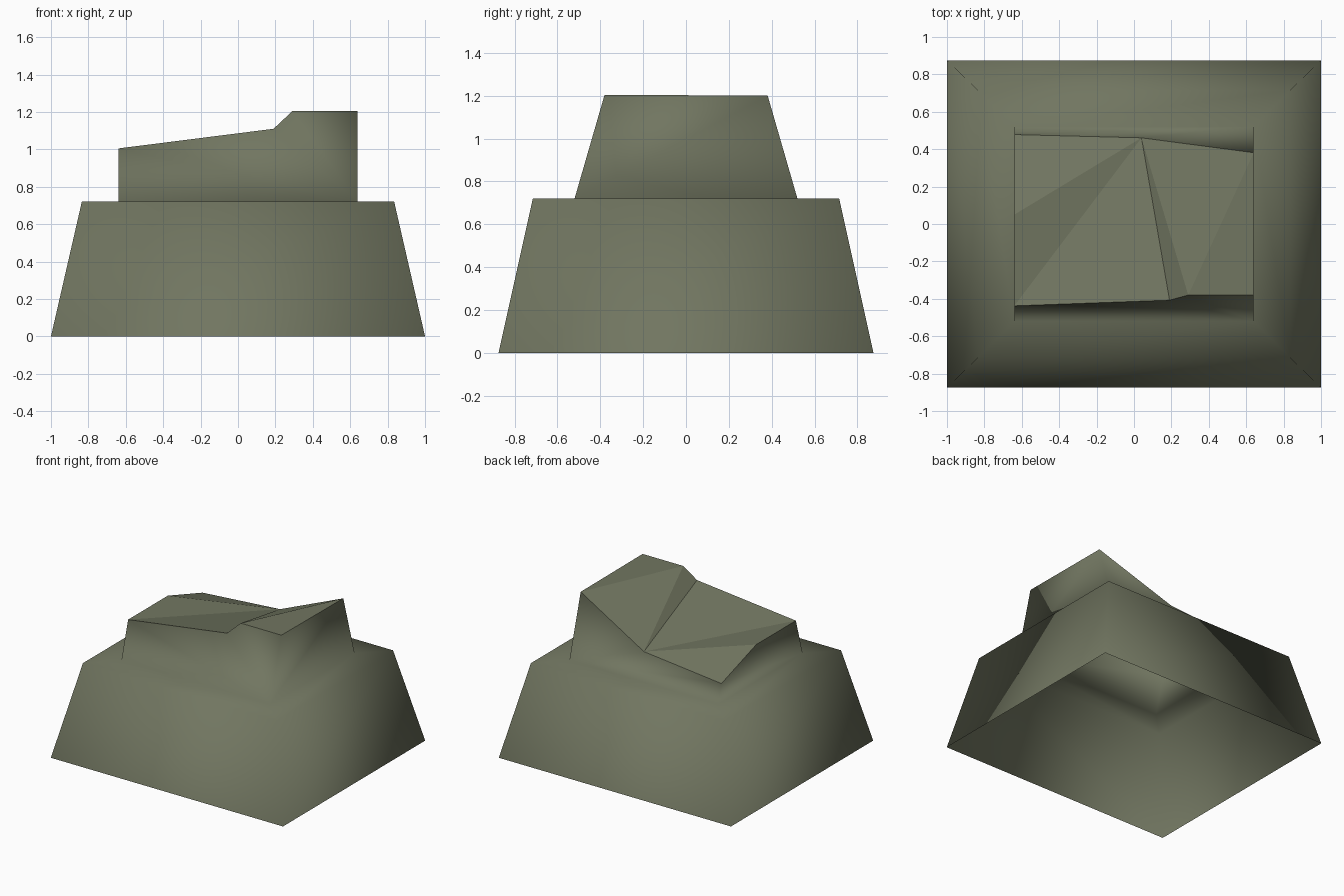
import bpy, bmesh

if "Cube" in bpy.data.objects:
    bpy.data.objects.remove(bpy.data.objects["Cube"])

LEDGE_Z = 0.72


def wall_y(z):
    # half depth of the sloping upper walls at height z
    return 0.52 - (z - LEDGE_Z) * 0.289


olive = bpy.data.materials.new("dark olive")
olive.diffuse_color = (0.165, 0.18, 0.118, 1)
olive.use_nodes = True
olive.node_tree.nodes["Principled BSDF"].inputs["Base Color"].default_value = olive.diffuse_color

bm = bmesh.new()


def ring(hx, hy, z):
    return [bm.verts.new((sx * hx, sy * hy, z))
            for sx, sy in ((-1, -1), (1, -1), (1, 1), (-1, 1))]


# open-bottomed tapered base and its ledge
rings = [ring(1.0, 0.875, 0), ring(0.835, 0.715, LEDGE_Z), ring(0.64, 0.52, LEDGE_Z)]
for a, b in zip(rings, rings[1:]):
    for i in range(4):
        j = (i + 1) % 4
        bm.faces.new((a[i], a[j], b[j], b[i]))

# broken top outline, anticlockwise from front left
front = [(-0.64, 1.005), (0.19, 1.11), (0.29, 1.204), (0.64, 1.204)]
back = [(0.64, 1.2), (0.04, 0.925), (-0.64, 0.865)]
f = [bm.verts.new((x, -wall_y(z), z)) for x, z in front]
b = [bm.verts.new((x, wall_y(z), z)) for x, z in back]
mid = bm.verts.new((-0.64, 0.05, 1.005))

# upper walls: front, right, back, left
u = rings[2]
for low, high in (((u[0], u[1]), f), ((u[1], u[2]), [f[3], b[0]]),
                  ((u[2], u[3]), b), ((u[3], u[0]), [b[2], mid, f[0]])):
    bm.faces.new([*low, *reversed(high)])
for face in bm.faces:
    face.smooth = True

# flat faceted broken top
for tri in ((b[1], b[2], mid), (b[1], mid, f[0]), (b[1], f[0], f[1]),
            (b[1], f[1], f[2]), (b[1], f[2], b[0]), (f[2], f[3], b[0])):
    bm.faces.new(tri).smooth = False

mesh = bpy.data.meshes.new("broken_pedestal")
bm.to_mesh(mesh)
bm.free()
mesh.materials.append(olive)
bpy.context.collection.objects.link(bpy.data.objects.new("broken_pedestal", mesh))
